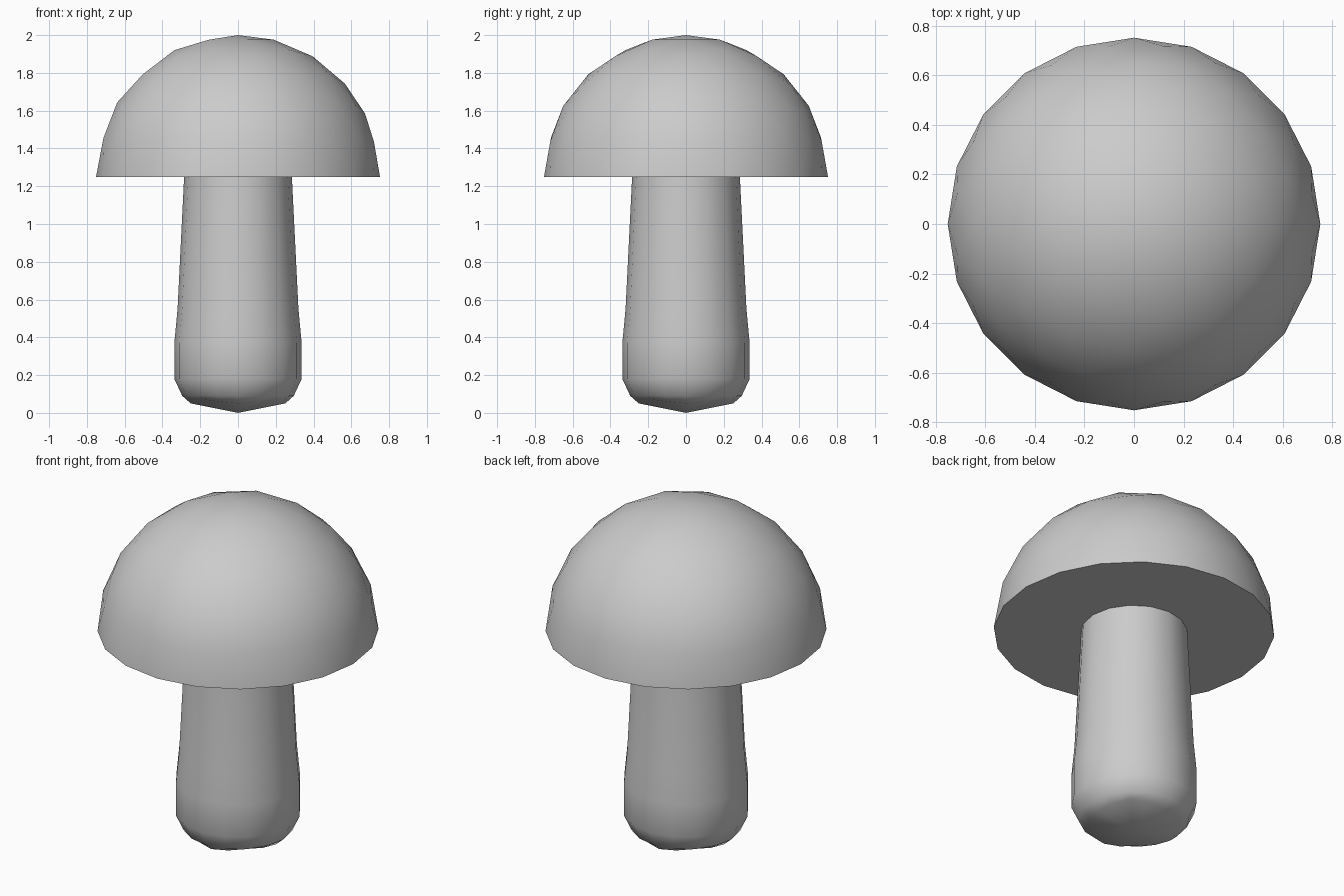
import bpy, bmesh
from math import cos, sin, pi, radians

if "Cube" in bpy.data.objects:
    bpy.data.objects.remove(bpy.data.objects["Cube"])


def finish(name, bm, angle):
    bmesh.ops.recalc_face_normals(bm, faces=bm.faces[:])
    mesh = bpy.data.meshes.new(name)
    bm.to_mesh(mesh)
    bm.free()
    obj = bpy.data.objects.new(name, mesh)
    bpy.context.collection.objects.link(obj)
    bpy.ops.object.select_all(action='DESELECT')
    obj.select_set(True)
    bpy.context.view_layer.objects.active = obj
    bpy.ops.object.shade_smooth_by_angle(angle=radians(angle))
    return obj


# Cap: upper half of an icosphere with a flat underside
bm = bmesh.new()
bmesh.ops.create_icosphere(bm, subdivisions=3, radius=0.752)
bmesh.ops.bisect_plane(bm, geom=bm.verts[:] + bm.edges[:] + bm.faces[:], dist=1e-4,
                       plane_co=(0, 0, 0), plane_no=(0, 0, 1), clear_inner=True)
rim = [e for e in bm.edges if e.is_boundary]
bmesh.ops.contextual_create(bm, geom=rim)
bmesh.ops.translate(bm, verts=bm.verts[:], vec=(0, 0, 1.248))
finish("mushroom_cap", bm, 40)

# Stem: tapered lathe with a rounded, slightly wavy foot
profile = [(0.25, 0.06), (0.295, 0.09), (0.337, 0.18), (0.337, 0.37),
           (0.32, 0.55), (0.285, 1.255)]
sides = 16
bm = bmesh.new()
rings = []
for i, (r, z) in enumerate(profile):
    ring = []
    for k in range(sides):
        a = 2 * pi * k / sides
        wave = -0.01 * cos(4 * a) if i == 0 else 0
        ring.append(bm.verts.new((r * cos(a), r * sin(a), z + wave)))
    rings.append(ring)
for low, high in zip(rings, rings[1:]):
    for k in range(sides):
        n = (k + 1) % sides
        bm.faces.new((low[k], low[n], high[n], high[k]))
tip = bm.verts.new((0, 0, 0))
for k in range(sides):
    bm.faces.new((tip, rings[0][(k + 1) % sides], rings[0][k]))
bm.faces.new(rings[-1])
finish("mushroom_stem", bm, 50)
